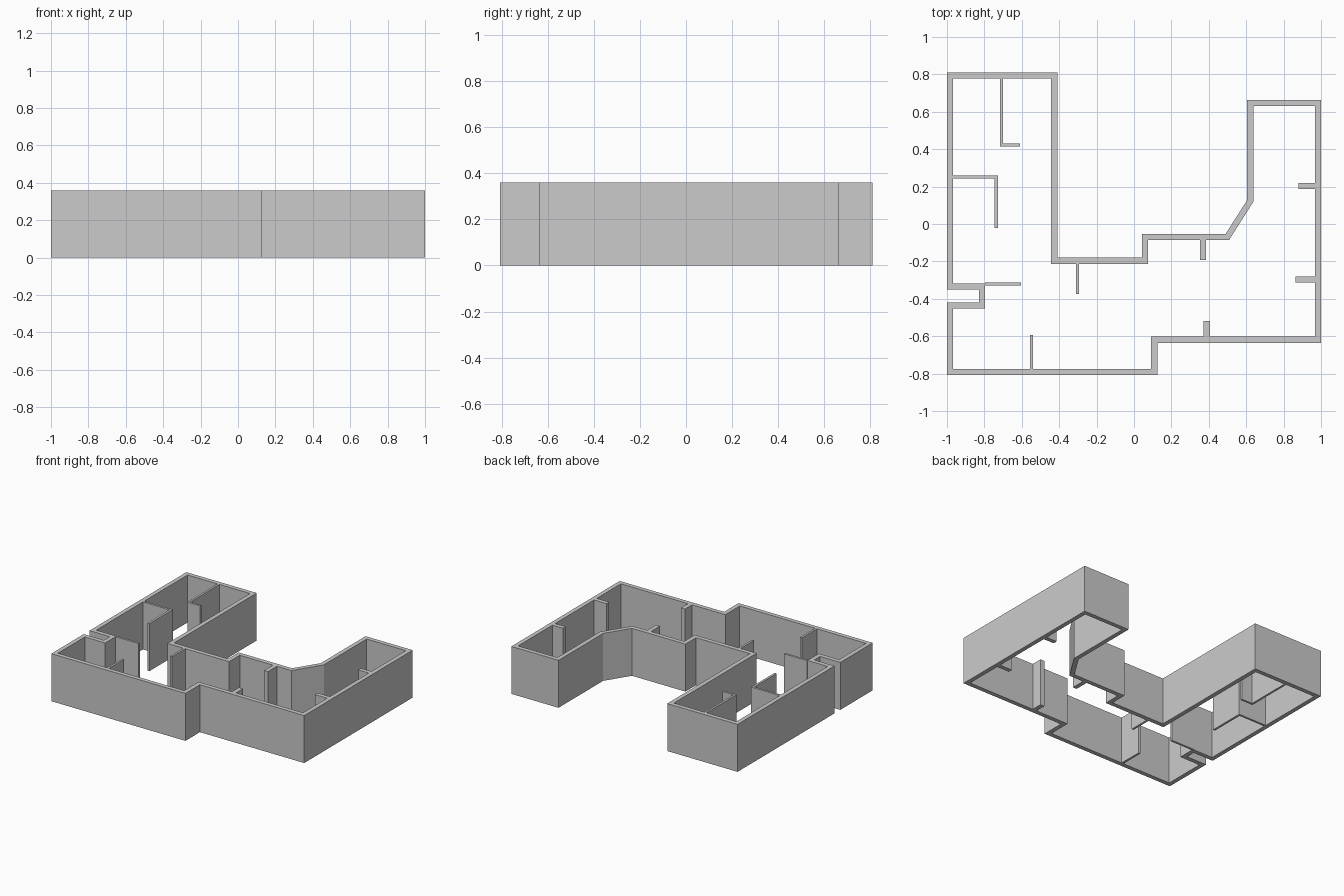
import bpy, bmesh
from mathutils import Vector

if "Cube" in bpy.data.objects:
    bpy.data.objects.remove(bpy.data.objects["Cube"])

H = 0.36   # wall height
T = 0.033  # outer wall thickness

def finish(name, bm):
    bmesh.ops.recalc_face_normals(bm, faces=bm.faces)
    mesh = bpy.data.meshes.new(name)
    bm.to_mesh(mesh)
    bm.free()
    obj = bpy.data.objects.new(name, mesh)
    bpy.context.collection.objects.link(obj)
    return obj

def ring_wall(name, outline):
    """Closed wall: clockwise outline with a mitred inner offset."""
    pts = [Vector(p) for p in outline]
    n = len(pts)
    inner = []
    for i, p in enumerate(pts):
        a = (p - pts[i - 1]).normalized()
        b = (pts[(i + 1) % n] - p).normalized()
        n1, n2 = Vector((a.y, -a.x)), Vector((b.y, -b.x))
        inner.append(p + (n1 + n2) * T / (1 + n1.dot(n2)))
    bm = bmesh.new()
    loops = [[bm.verts.new((p.x, p.y, z)) for p in path]
             for path, z in ((pts, 0), (pts, H), (inner, H), (inner, 0))]
    for k in range(4):
        lo, hi = loops[k], loops[(k + 1) % 4]
        for i in range(n):
            j = (i + 1) % n
            bm.faces.new((lo[i], lo[j], hi[j], hi[i]))
    return finish(name, bm)

def prism(name, footprint):
    """Full-height wall from a plan footprint."""
    bm = bmesh.new()
    face = bm.faces.new([bm.verts.new((x, y, 0)) for x, y in footprint])
    top = bmesh.ops.extrude_face_region(bm, geom=[face], use_keep_orig=True)
    verts = [v for v in top["geom"] if isinstance(v, bmesh.types.BMVert)]
    bmesh.ops.translate(bm, verts=verts, vec=(0, 0, H))
    return finish(name, bm)

def block(name, x0, x1, y0, y1):
    return prism(name, [(x0, y0), (x1, y0), (x1, y1), (x0, y1)])

# Perimeter wall
ring_wall("outer_wall", [
    (-1, .81), (-.41, .81), (-.41, -.18), (.042, -.18), (.042, -.053),
    (.49, -.053), (.605, .128), (.605, .663), (1, .663), (1, -.635),
    (.125, -.635), (.125, -.808), (-1, -.81 + .002), (-1, -.42),
    (-.83, -.42), (-.83, -.35), (-1, -.35)])

# L-shaped thin partitions in the left wing
prism("back_left_partition", [
    (-.716, .777), (-.716, .415), (-.609, .415), (-.609, .431),
    (-.70, .431), (-.70, .777)])
prism("middle_left_partition", [
    (-.967, .259), (-.967, .243), (-.745, .243), (-.745, -.021),
    (-.728, -.021), (-.728, .259)])

# Straight thin partitions
block("notch_partition", -.797, -.604, -.329, -.313)
block("hall_partition", -.309, -.293, -.374, -.213)
block("front_partition", -.555, -.539, -.775, -.594)

# Thick wall stubs in the right wing
block("back_stub", .354, .386, -.193, -.086)
block("front_stub", .371, .405, -.602, -.519)
block("right_back_stub", .879, .967, .186, .218)
block("right_front_stub", .863, .967, -.313, -.281)
